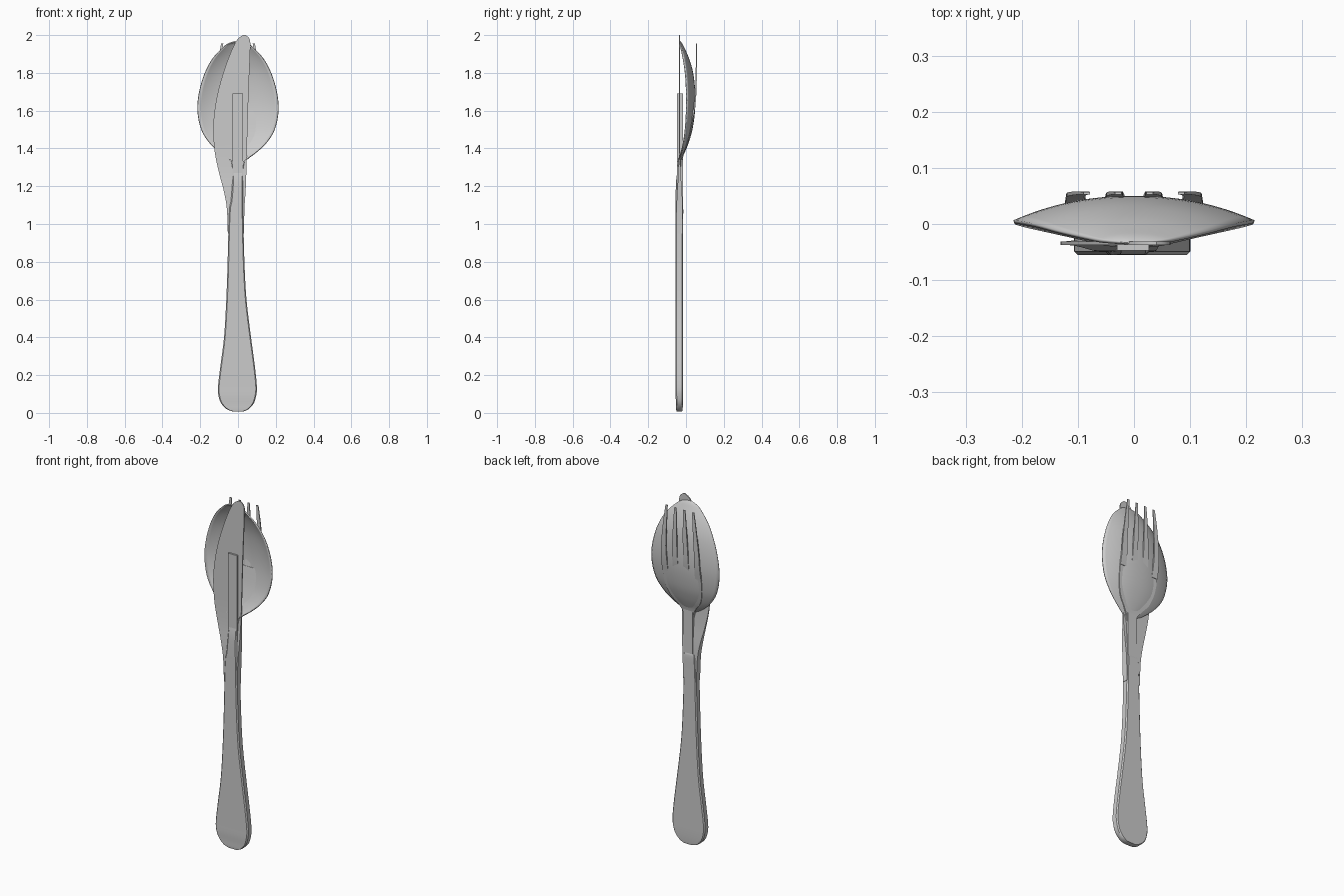
import bpy, bmesh, math


def interp(rows, steps):
    """Catmull-Rom subdivision of a list of equal-length rows."""
    out = []
    n = len(rows)
    for i in range(n - 1):
        p0, p1, p2, p3 = rows[max(i - 1, 0)], rows[i], rows[i + 1], rows[min(i + 2, n - 1)]
        for s in range(steps):
            t = s / steps
            out.append([0.5 * (2 * b + (c - a) * t + (2 * a - 5 * b + 4 * c - d) * t * t
                               + (3 * b - a - 3 * c + d) * t ** 3)
                        for a, b, c, d in zip(p0, p1, p2, p3)])
    return out + [list(rows[-1])]


def finish(name, bm, angle=35):
    bmesh.ops.recalc_face_normals(bm, faces=bm.faces)
    mesh = bpy.data.meshes.new(name)
    bm.to_mesh(mesh)
    bm.free()
    ob = bpy.data.objects.new(name, mesh)
    bpy.context.collection.objects.link(ob)
    bpy.ops.object.select_all(action='DESELECT')
    ob.select_set(True)
    bpy.context.view_layer.objects.active = ob
    bpy.ops.object.shade_smooth_by_angle(angle=math.radians(angle))
    return ob


def loft(name, rows, steps=1, chamfer=0.0):
    """Rows of (z, x left, x right, y front, y back), optional chamfered corners."""
    bm = bmesh.new()
    rings = []
    for z, l, r, f, b in (interp(rows, steps) if steps > 1 else rows):
        c = min(chamfer, (r - l) * 0.3, (b - f) * 0.3)
        pts = [(l, f), (r, f), (r, b), (l, b)]
        if chamfer:
            pts = [(l + c, f), (r - c, f), (r, f + c), (r, b - c),
                   (r - c, b), (l + c, b), (l, b - c), (l, f + c)]
        rings.append([bm.verts.new((x, y, z)) for x, y in pts])
    n = len(rings[0])
    for a, b in zip(rings, rings[1:]):
        for i in range(n):
            bm.faces.new((a[i], a[(i + 1) % n], b[(i + 1) % n], b[i]))
    bm.faces.new(rings[0])
    bm.faces.new(rings[-1])
    return finish(name, bm)


# Shared handle with rounded end, stepping down to a thin neck
loft("handle", [
    (0.008, -0.03, 0.03, -0.050, -0.020),
    (0.02, -0.060, 0.056, -0.052, -0.018),
    (0.05, -0.089, 0.083, -0.053, -0.016),
    (0.09, -0.103, 0.096, -0.055, -0.015),
    (0.14, -0.106, 0.100, -0.055, -0.015),
    (0.25, -0.093, 0.089, -0.055, -0.015),
    (0.40, -0.074, 0.069, -0.055, -0.015),
    (0.60, -0.062, 0.045, -0.055, -0.015),
    (0.80, -0.055, 0.034, -0.055, -0.015),
    (1.00, -0.050, 0.029, -0.055, -0.015),
    (1.09, -0.045, 0.028, -0.055, -0.015),
    (1.12, -0.038, 0.027, -0.055, -0.022),
    (1.22, -0.030, 0.026, -0.053, -0.026),
    (1.29, -0.030, 0.028, -0.044, -0.026),
    (1.34, -0.040, 0.040, -0.038, -0.028)], 4, 0.006)

# Knife blade, curved cutting edge on the left, thickening into the handle
loft("knife_blade", [
    (0.95, -0.054, 0.032, -0.050, -0.018),
    (1.08, -0.059, 0.034, -0.050, -0.018),
    (1.17, -0.074, 0.040, -0.047, -0.021),
    (1.27, -0.100, 0.044, -0.040, -0.028),
    (1.38, -0.123, 0.047, -0.037, -0.031),
    (1.50, -0.131, 0.050, -0.037, -0.031),
    (1.60, -0.124, 0.053, -0.037, -0.031),
    (1.70, -0.106, 0.056, -0.037, -0.031),
    (1.80, -0.078, 0.060, -0.037, -0.031),
    (1.90, -0.042, 0.064, -0.037, -0.031),
    (1.96, -0.014, 0.065, -0.037, -0.031),
    (1.985, 0.004, 0.058, -0.037, -0.031),
    (2.00, 0.028, 0.040, -0.037, -0.031)], 4)

# Square bar joining the three utensils
loft("connecting_bar", [(1.10, -0.03, 0.027, -0.047, -0.017),
                        (1.69, -0.03, 0.027, -0.047, -0.017)])

# Spoon bowl: rows of (z, half width, rim y, centre y)
bowl = interp([
    (1.325, 0.030, -0.036, -0.030),
    (1.35, 0.060, -0.032, -0.020),
    (1.38, 0.100, -0.022, -0.006),
    (1.43, 0.152, -0.010, 0.014),
    (1.50, 0.195, 0.000, 0.034),
    (1.60, 0.215, 0.006, 0.048),
    (1.70, 0.206, 0.006, 0.049),
    (1.80, 0.176, 0.000, 0.038),
    (1.88, 0.132, -0.012, 0.015),
    (1.94, 0.075, -0.025, -0.012),
    (1.96, 0.044, -0.030, -0.023),
    (1.97, 0.008, -0.034, -0.032)], 4)
bm = bmesh.new()
N = 24
grid = []
for z, w, rim, mid in bowl:
    us = [i / N * 2 - 1 for i in range(N + 1)]
    grid.append([bm.verts.new((u * w, mid + (rim - mid) * abs(u) ** 2.2, z)) for u in us])
for a, b in zip(grid, grid[1:]):
    for i in range(N):
        bm.faces.new((a[i], a[i + 1], b[i + 1], b[i]))
# normals face the back so the shell thickens inward
spoon = finish("spoon_bowl", bm)
if sum(p.normal.y for p in spoon.data.polygons) < 0:
    spoon.data.flip_normals()
solid = spoon.modifiers.new("thickness", 'SOLIDIFY')
solid.thickness = 0.007
solid.offset = -1

# Fork neck and palm nested against the bowl
loft("fork_palm", [
    (1.10, -0.028, 0.028, -0.026, -0.018),
    (1.30, -0.028, 0.028, -0.028, -0.020),
    (1.36, -0.048, 0.048, -0.020, -0.014),
    (1.42, -0.095, 0.095, 0.000, 0.006),
    (1.50, -0.118, 0.118, 0.020, 0.026),
    (1.60, -0.122, 0.122, 0.036, 0.042)], 4)

# Four tapering fork tines
for i, (base, tip) in enumerate([(-0.104, -0.084), (-0.034, -0.028),
                                 (0.034, 0.028), (0.104, 0.084)]):
    loft(f"fork_tine_{i + 1}", [
        (1.57, base - 0.019, base + 0.019, 0.033, 0.040),
        (1.64, base - 0.017, base + 0.017, 0.043, 0.051),
        (1.72, base - 0.015, base + 0.015, 0.049, 0.056),
        (1.85, (base + tip) / 2 - 0.011, (base + tip) / 2 + 0.011, 0.052, 0.058),
        (1.955, tip - 0.006, tip + 0.006, 0.053, 0.057)], 3)
